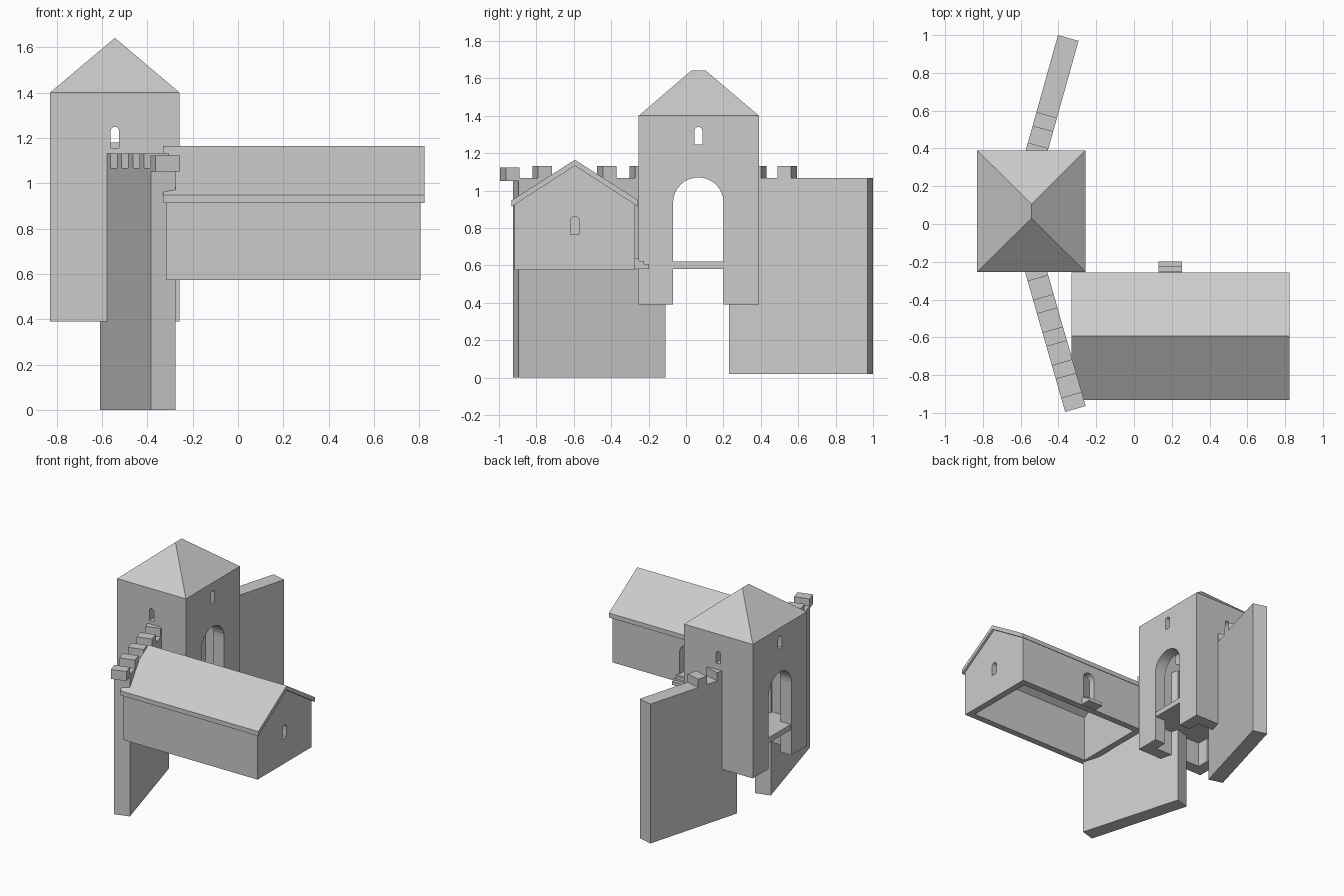
import bpy, bmesh, math
from mathutils import Vector

if "Cube" in bpy.data.objects:
    bpy.data.objects.remove(bpy.data.objects["Cube"])


def mesh_object(name, bm):
    bmesh.ops.recalc_face_normals(bm, faces=bm.faces)
    me = bpy.data.meshes.new(name)
    bm.to_mesh(me)
    bm.free()
    ob = bpy.data.objects.new(name, me)
    bpy.context.collection.objects.link(ob)
    return ob


def prism(name, pts, axis, a, b):
    """Extrude a 2D outline along x (pts = y,z), y (pts = x,z) or z (pts = x,y)."""
    def place(p, d):
        u, v = p
        return {'x': (d, u, v), 'y': (u, d, v), 'z': (u, v, d)}[axis]
    bm = bmesh.new()
    lo = [bm.verts.new(place(p, a)) for p in pts]
    hi = [bm.verts.new(place(p, b)) for p in pts]
    n = len(pts)
    bm.faces.new(lo)
    bm.faces.new(hi)
    for i in range(n):
        j = (i + 1) % n
        bm.faces.new((lo[i], lo[j], hi[j], hi[i]))
    return mesh_object(name, bm)


def box(name, x0, x1, y0, y1, z0, z1):
    return prism(name, [(x0, y0), (x1, y0), (x1, y1), (x0, y1)], 'z', z0, z1)


def arch(center, width, bottom, top, segs=12):
    r = width / 2
    pts = [(center - r, bottom), (center + r, bottom)]
    for i in range(segs + 1):
        t = math.pi * i / segs
        pts.append((center + r * math.cos(t), top - r + r * math.sin(t)))
    return pts


def cut(ob, cutter):
    cutter.hide_render = True
    mod = ob.modifiers.new("cut", 'BOOLEAN')
    mod.operation = 'DIFFERENCE'
    mod.solver = 'EXACT'
    mod.object = cutter
    bpy.context.view_layer.objects.active = ob
    bpy.ops.object.modifier_apply(modifier=mod.name)
    bpy.data.objects.remove(cutter)


# Gate tower: hollow, open below, with a through arch and slit windows
X0, X1, Y0, Y1 = -0.83, -0.257, -0.253, 0.39
T = 0.09
tower = box("tower", X0, X1, Y0, Y1, 0.39, 1.40)
cut(tower, box("hollow", X0 + T, X1 - T, Y0 + T, Y1 - T, 0.3, 1.37))
cut(tower, prism("gate", arch(0.066, 0.27, 0.3, 1.07, 16), 'x', -1, 0))
cut(tower, prism("side_slits", arch(0.066, 0.043, 1.245, 1.34, 8), 'x', -1, 0))
cut(tower, prism("front_slit", arch(-0.543, 0.037, 1.157, 1.25, 8), 'y', -0.4, -0.1))
cut(tower, prism("back_slit", arch(-0.543, 0.037, 1.18, 1.27, 8), 'y', 0.2, 0.5))

# Floor inside the tower and its gate thresholds
box("tower_floor", X0 + T, X1 - T, Y0 + T, Y1 - T, 0.58, 0.62)
for i, (a, b) in enumerate([(X0 + 0.005, X0 + T), (X1 - T, X1 - 0.005)]):
    box(f"gate_threshold_{i}", a, b, -0.069, 0.201, 0.58, 0.62)

# Hipped tower roof with a short ridge
bm = bmesh.new()
c = [bm.verts.new((x, y, 1.40)) for x, y in ((X0, Y0), (X1, Y0), (X1, Y1), (X0, Y1))]
s, n = [bm.verts.new((-0.543, y, 1.642)) for y in (0.03, 0.105)]
for f in (c, (c[0], c[1], s), (c[1], c[2], n, s), (c[2], c[3], n), (c[3], c[0], s, n)):
    bm.faces.new(f)
mesh_object("tower_roof", bm)


# Curtain walls: slanted slabs with merlons spaced along the top
def slab(name, a, b, width, d0, d1, z0, z1):
    a, b = Vector(a), Vector(b)
    d = (b - a).normalized()
    side = Vector((-d.y, d.x)) * width / 2
    pts = [a + d * d0 - side, a + d * d1 - side, a + d * d1 + side, a + d * d0 + side]
    return prism(name, [tuple(p) for p in pts], 'z', z0, z1)


def curtain(name, start, end, z0, merlons):
    length = (Vector(end) - Vector(start)).length
    slab(name, start, end, 0.113, 0, length, z0, 1.068)
    for i, (d, drop) in enumerate(merlons):
        slab(f"{name}_merlon_{i}", start, end, 0.113, d, d + 0.077,
             1.06 - drop, 1.131 - drop)


curtain("south_wall", (-0.33, -0.91), (-0.555, -0.125), 0.0,
        [(-0.072, 0.008)] + [(-0.072 + 0.18 * k, 0) for k in range(1, 5)])
curtain("north_wall", (-0.555, 0.245), (-0.348, 0.985), 0.018,
        [(0.1, 0), (0.268, 0)])

# House: hollow gabled body, open below
MID = -0.594


def gable(half, base, eave, ridge):
    return [(MID - half, base), (MID + half, base), (MID + half, eave),
            (MID, ridge), (MID - half, eave)]


house = prism("house_walls", gable(0.322, 0.575, 0.935, 1.148), 'x', -0.315, 0.805)
cut(house, prism("hollow", gable(0.272, 0.5, 0.925, 1.105), 'x', -0.265, 0.755))
cut(house, prism("slit", arch(MID, 0.046, 0.765, 0.862, 8), 'x', 0.7, 0.9))
cut(house, prism("door", arch(0.193, 0.1, 0.637, 0.86, 10), 'y', -0.35, -0.2))

# Pitched roof sheet
prism("house_roof", [(MID - 0.338, 0.914), (MID - 0.338, 0.948), (MID, 1.164),
                     (MID + 0.338, 0.948), (MID + 0.338, 0.914), (MID, 1.132)],
      'x', -0.331, 0.822)

# Door steps
prism("door_steps", [(-0.28, 0.58), (-0.198, 0.58), (-0.198, 0.607), (-0.224, 0.607),
                     (-0.224, 0.622), (-0.25, 0.622), (-0.25, 0.637), (-0.28, 0.637)],
      'x', 0.13, 0.255)
